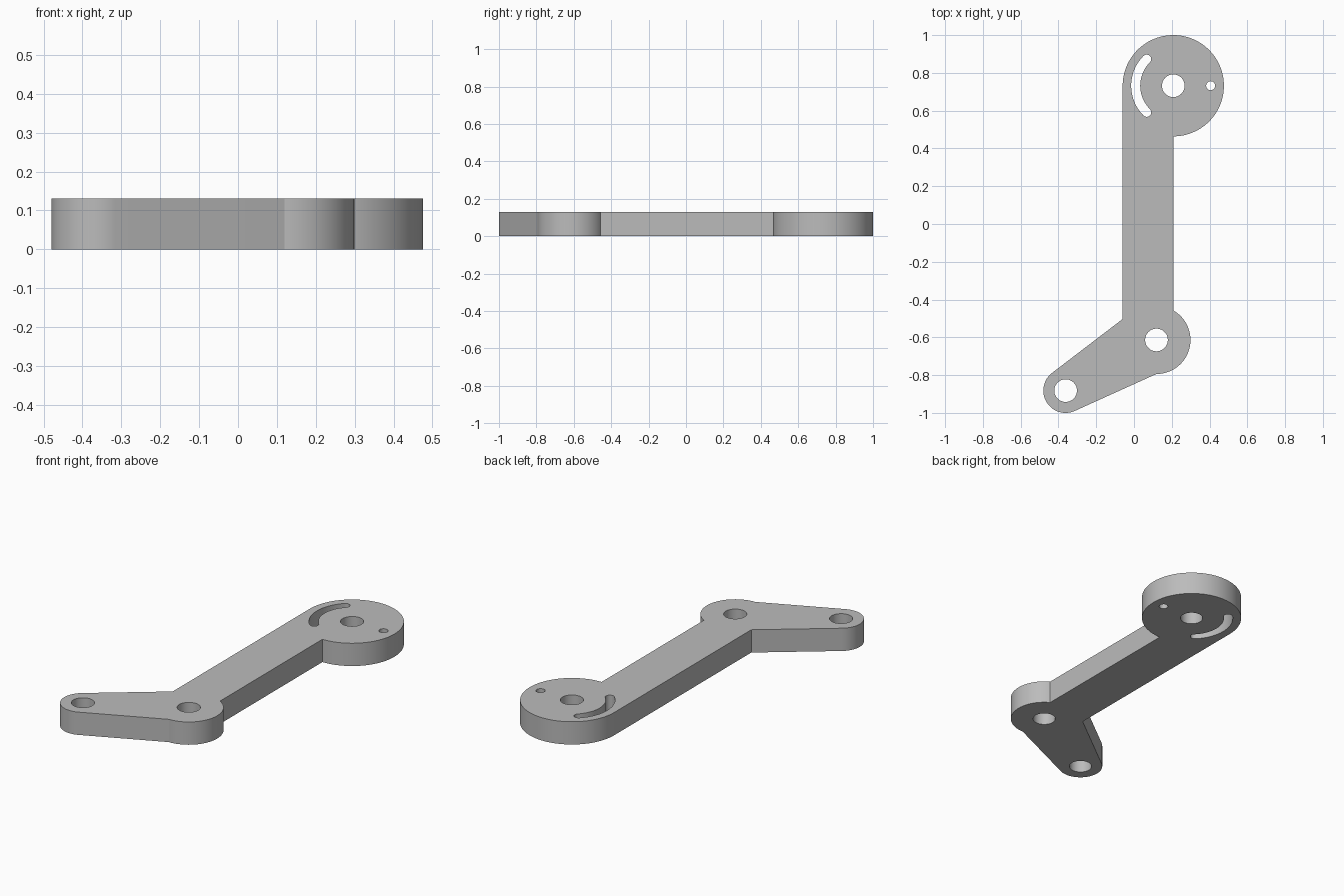
import bpy, bmesh
from math import cos, sin, radians
from mathutils import Vector

cube = bpy.data.objects.get("Cube")
if cube:
    bpy.data.objects.remove(cube, do_unlink=True)

THICK = 0.13
DISC, DISC_R = Vector((0.208, 0.732)), 0.268
ELBOW, ELBOW_R = Vector((0.119, -0.614)), 0.18
TIP, TIP_R = Vector((-0.362, -0.882)), 0.118
BORE_R = 0.06
PIN_R = 0.024
SLOT_R = 0.199


def arc(center, radius, start, end, steps):
    """Points along an arc, angles in degrees."""
    angles = [radians(start + (end - start) * i / steps) for i in range(steps + 1)]
    return [center + radius * Vector((cos(a), sin(a))) for a in angles]


def circle(center, radius, steps=48):
    return arc(center, radius, 0, 360, steps)[:-1]


# Outer outline: disc, straight arm, tapered foot and round elbow
outline = arc(DISC, DISC_R, -90, 180, 90)
outline.append(Vector((DISC.x - DISC_R, -0.503)))
outline += arc(TIP, TIP_R, 127.4, 293.4, 48)
outline += arc(ELBOW, ELBOW_R, -90, 60.4, 48)

# Curved slot with rounded ends
slot_start = DISC + SLOT_R * Vector((cos(radians(135)), sin(radians(135))))
slot_end = DISC + SLOT_R * Vector((cos(radians(225)), sin(radians(225))))
slot = arc(DISC, SLOT_R + PIN_R, 135, 225, 32)
slot += arc(slot_end, PIN_R, 225, 405, 12)[1:-1]
slot += arc(DISC, SLOT_R - PIN_R, 225, 135, 32)
slot += arc(slot_start, PIN_R, -45, 135, 12)[1:-1]

holes = [circle(c, BORE_R) for c in (DISC, ELBOW, TIP)]
holes += [circle(DISC + Vector((0.198, 0)), PIN_R, 24), slot]

# Filled flat profile, extruded to the plate thickness
profile = bpy.data.curves.new("lever_profile", "CURVE")
profile.dimensions = "2D"
profile.fill_mode = "BOTH"
profile.extrude = THICK / 2
for loop in [outline] + holes:
    spline = profile.splines.new("POLY")
    spline.points.add(len(loop) - 1)
    for point, co in zip(spline.points, loop):
        point.co = (co.x, co.y, 0, 1)
    spline.use_cyclic_u = True

lever = bpy.data.objects.new("lever_arm", profile)
bpy.context.collection.objects.link(lever)
bpy.ops.object.select_all(action="DESELECT")
lever.select_set(True)
bpy.context.view_layer.objects.active = lever
bpy.ops.object.convert(target="MESH")
lever = bpy.context.object
lever.name = "lever_arm"

# Weld the caps to the walls and stand the plate on the ground
bm = bmesh.new()
bm.from_mesh(lever.data)
bmesh.ops.remove_doubles(bm, verts=bm.verts, dist=0.0002)
bmesh.ops.translate(bm, verts=bm.verts, vec=(0, 0, THICK / 2))
bmesh.ops.recalc_face_normals(bm, faces=bm.faces)
bm.to_mesh(lever.data)
bm.free()

# Plain grey metal
grey = bpy.data.materials.new("plain_grey")
grey.use_nodes = True
colour = (0.5, 0.5, 0.5, 1)
grey.diffuse_color = colour
grey.node_tree.nodes["Principled BSDF"].inputs["Base Color"].default_value = colour
lever.data.materials.clear()
lever.data.materials.append(grey)

bpy.ops.object.shade_smooth_by_angle(angle=radians(20))
